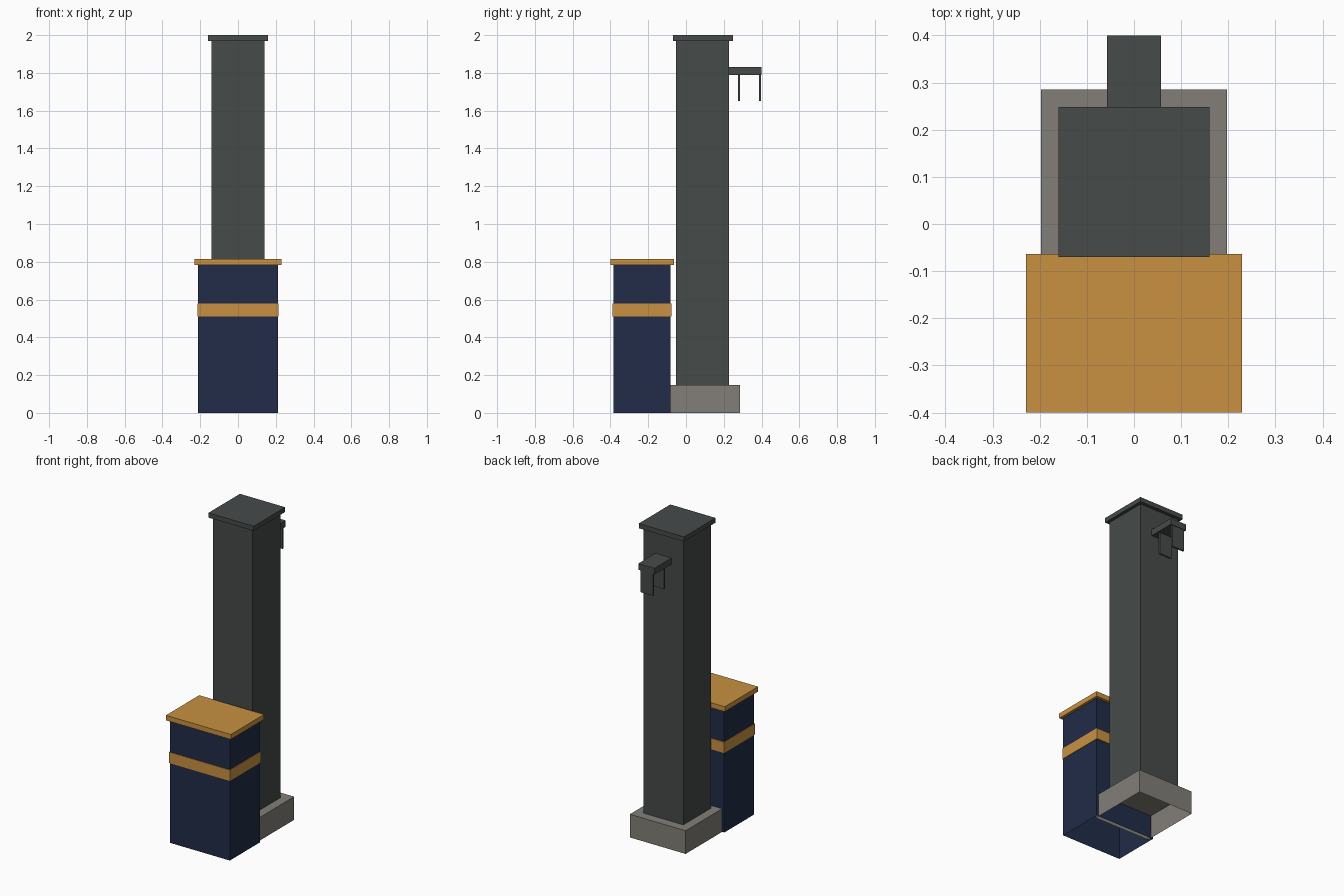
import bpy
import bmesh
from mathutils import Vector

cube = bpy.data.objects.get("Cube")
if cube:
    bpy.data.objects.remove(cube, do_unlink=True)


def make_material(name, rgb):
    mat = bpy.data.materials.new(name)
    mat.use_nodes = True
    mat.diffuse_color = (*rgb, 1)
    mat.node_tree.nodes["Principled BSDF"].inputs["Base Color"].default_value = (*rgb, 1)
    return mat


charcoal = make_material("charcoal", (0.061, 0.069, 0.068))
stone = make_material("stone_grey", (0.223, 0.212, 0.188))
navy = make_material("navy", (0.015, 0.025, 0.065))
amber = make_material("amber", (0.578, 0.283, 0.054))


def box(name, half_width, y, z, mat, open_bottom=False):
    """Box centred on x, spanning the given y and z ranges."""
    bm = bmesh.new()
    bmesh.ops.create_cube(bm, size=1)
    bmesh.ops.scale(bm, vec=(2 * half_width, y[1] - y[0], z[1] - z[0]), verts=bm.verts)
    bmesh.ops.translate(bm, vec=Vector((0, sum(y) / 2, sum(z) / 2)), verts=bm.verts)
    if open_bottom:
        bm.normal_update()
        under = [f for f in bm.faces if f.normal.z < -0.5]
        bmesh.ops.delete(bm, geom=under, context="FACES_ONLY")
    mesh = bpy.data.meshes.new(name)
    bm.to_mesh(mesh)
    bm.free()
    mesh.materials.append(mat)
    obj = bpy.data.objects.new(name, mesh)
    bpy.context.collection.objects.link(obj)
    return obj


# Pillar on its hollow plinth
box("plinth", 0.197, (-0.109, 0.285), (0, 0.148), stone, open_bottom=True)
box("pillar", 0.14, (-0.052, 0.227), (0.148, 1.97), charcoal, open_bottom=True)
box("pillar_cap", 0.16, (-0.07, 0.248), (1.97, 2.0), charcoal)

# Bracket with two hanging plates on the back
box("bracket_arm", 0.057, (0.227, 0.4), (1.79, 1.83), charcoal)
for label, y in (("inner", 0.28), ("outer", 0.392)):
    box(label + "_bracket_plate", 0.044, (y - 0.005, y + 0.005), (1.65, 1.79), charcoal)

# Cabinet in front, with lid and stripe
box("cabinet", 0.212, (-0.385, -0.083), (0, 0.783), navy, open_bottom=True)
box("cabinet_stripe", 0.215, (-0.389, -0.077), (0.51, 0.58), amber)
box("cabinet_lid", 0.229, (-0.4, -0.064), (0.783, 0.815), amber)
